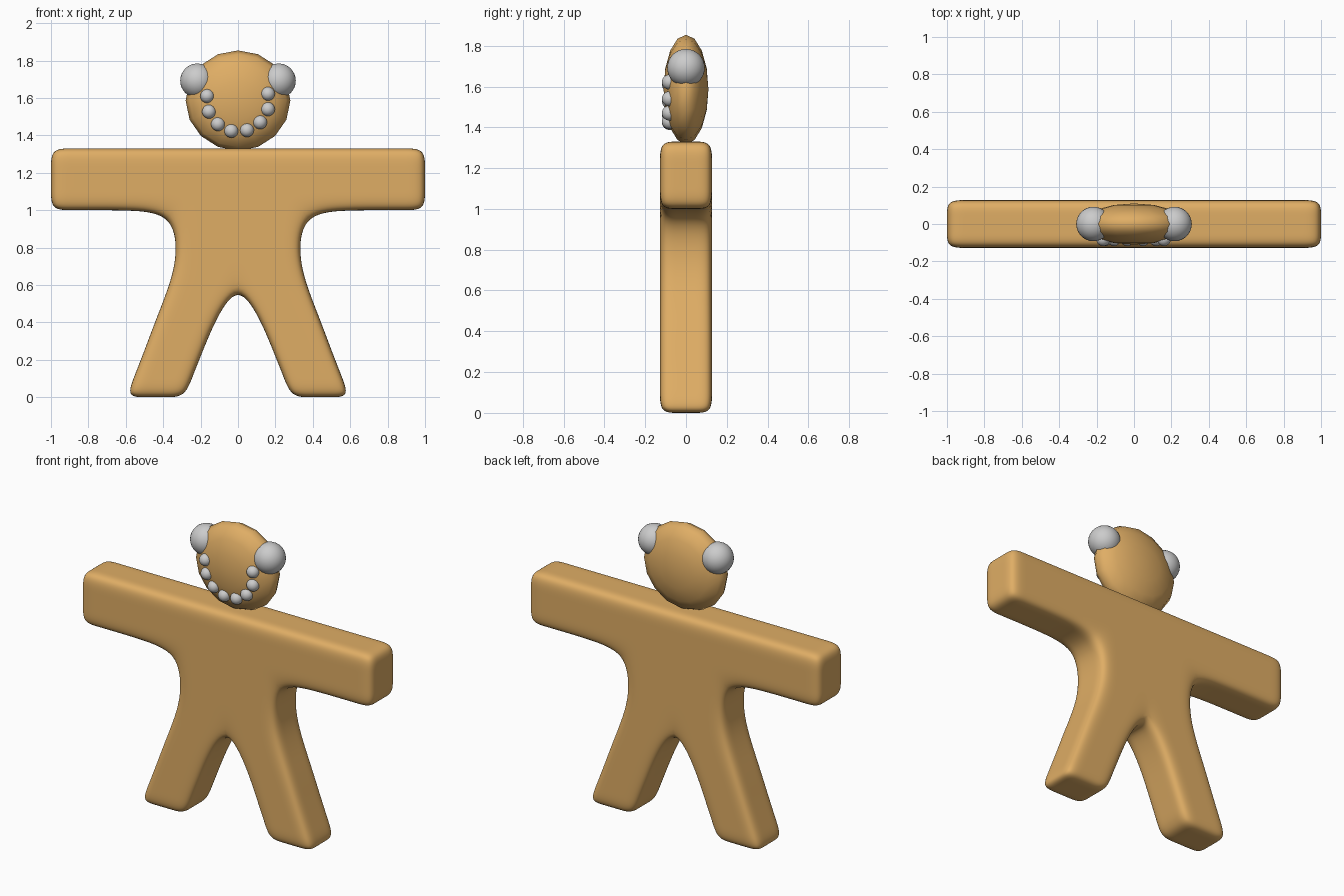
import bpy, bmesh, math
from mathutils import Matrix

if "Cube" in bpy.data.objects:
    bpy.data.objects.remove(bpy.data.objects["Cube"])


def material(name, rgb):
    m = bpy.data.materials.new(name)
    m.diffuse_color = (*rgb, 1)
    m.use_nodes = True
    m.node_tree.nodes["Principled BSDF"].inputs["Base Color"].default_value = m.diffuse_color
    return m


BISCUIT = material("biscuit", (0.74, 0.42, 0.13))
GREY = material("grey", (0.60, 0.60, 0.60))


def add_object(name, bm, mat):
    bmesh.ops.recalc_face_normals(bm, faces=bm.faces)
    for f in bm.faces:
        f.smooth = True
    me = bpy.data.meshes.new(name)
    bm.to_mesh(me)
    bm.free()
    me.materials.append(mat)
    ob = bpy.data.objects.new(name, me)
    bpy.context.collection.objects.link(ob)
    return ob


def ellipsoid(name, centre, radii, mat, segs, rings, facing_front=False):
    bm = bmesh.new()
    bmesh.ops.create_uvsphere(bm, u_segments=segs, v_segments=rings, radius=1)
    if facing_front:
        bm.transform(Matrix.Rotation(math.pi / 2, 4, 'X'))
    bm.transform(Matrix.Translation(centre) @ Matrix.Diagonal((*radii, 1)))
    return add_object(name, bm, mat)


# Body: half of the front outline as quads, mirrored and given thickness
def spread(inner, outer, zi, zo):
    return [(inner + (outer - inner) * i / 3, zi + (zo - zi) * i / 3) for i in range(4)]


rows = [spread(0, 0.35, z, z) for z in (1.33, 1.22, 1.11)]          # chest
rows += [spread(0, 0.35, 1.0, 0.985), spread(0, 0.322, 0.78, 0.77),  # waist
         spread(0, 0.365, 0.61, 0.60)]                               # crotch
rows += [spread(0.118, 0.437, 0.42, 0.42), spread(0.187, 0.50, 0.25, 0.25),
         spread(0.243, 0.555, 0.11, 0.11), spread(0.285, 0.597, 0, 0)]  # leg

quads = []
for a, b in zip(rows, rows[1:]):
    quads += [(a[i], a[i + 1], b[i + 1], b[i]) for i in range(3)]

arm = [[r[3] for r in rows[:4]]]
arm += [[(x, z) for z in (1.33, 1.22, 1.11, 1.0)] for x in (0.6, 0.78, 0.89, 1.0)]
for a, b in zip(arm, arm[1:]):
    quads += [(a[i], b[i], b[i + 1], a[i + 1]) for i in range(3)]

quads += [tuple((-x, z) for x, z in q) for q in quads]

T = 0.128
layers = [-T, -T / 3, T / 3, T]
bm = bmesh.new()
cache = {}


def vert(p, y):
    key = (round(p[0], 4) + 0.0, round(p[1], 4), y)
    if key not in cache:
        cache[key] = bm.verts.new((key[0], y, key[1]))
    return cache[key]


edges = {}
for q in quads:
    for y in (-T, T):
        bm.faces.new([vert(p, y) for p in q])
    for p, r in zip(q, q[1:] + q[:1]):
        key = frozenset((vert(p, -T), vert(r, -T)))
        edges.setdefault(key, []).append((p, r))
for uses in edges.values():
    if len(uses) == 1:
        p, r = uses[0]
        for y0, y1 in zip(layers, layers[1:]):
            bm.faces.new((vert(p, y0), vert(r, y0), vert(r, y1), vert(p, y1)))
body = add_object("body", bm, BISCUIT)
sub = body.modifiers.new("smooth", 'SUBSURF')
sub.levels = sub.render_levels = 3

# Head: flattened sphere with a faceted outline
ellipsoid("head", (0, 0, 1.586), (0.28, 0.11, 0.268), BISCUIT, 16, 8, True)

# Ear balls
for side, s in (("left", -1), ("right", 1)):
    ellipsoid(side + "_ear", (s * 0.217, 0, 1.692), (0.092,) * 3, GREY, 32, 16)

# Beads forming the smile
beads = [(-0.165, 1.61), (-0.155, 1.527), (-0.107, 1.46), (-0.036, 1.424),
         (0.048, 1.428), (0.118, 1.47), (0.16, 1.54), (0.16, 1.622)]
for i, (x, z) in enumerate(beads):
    ellipsoid(f"smile_bead_{i + 1}", (x, -0.081, z), (0.037,) * 3, GREY, 24, 12)
